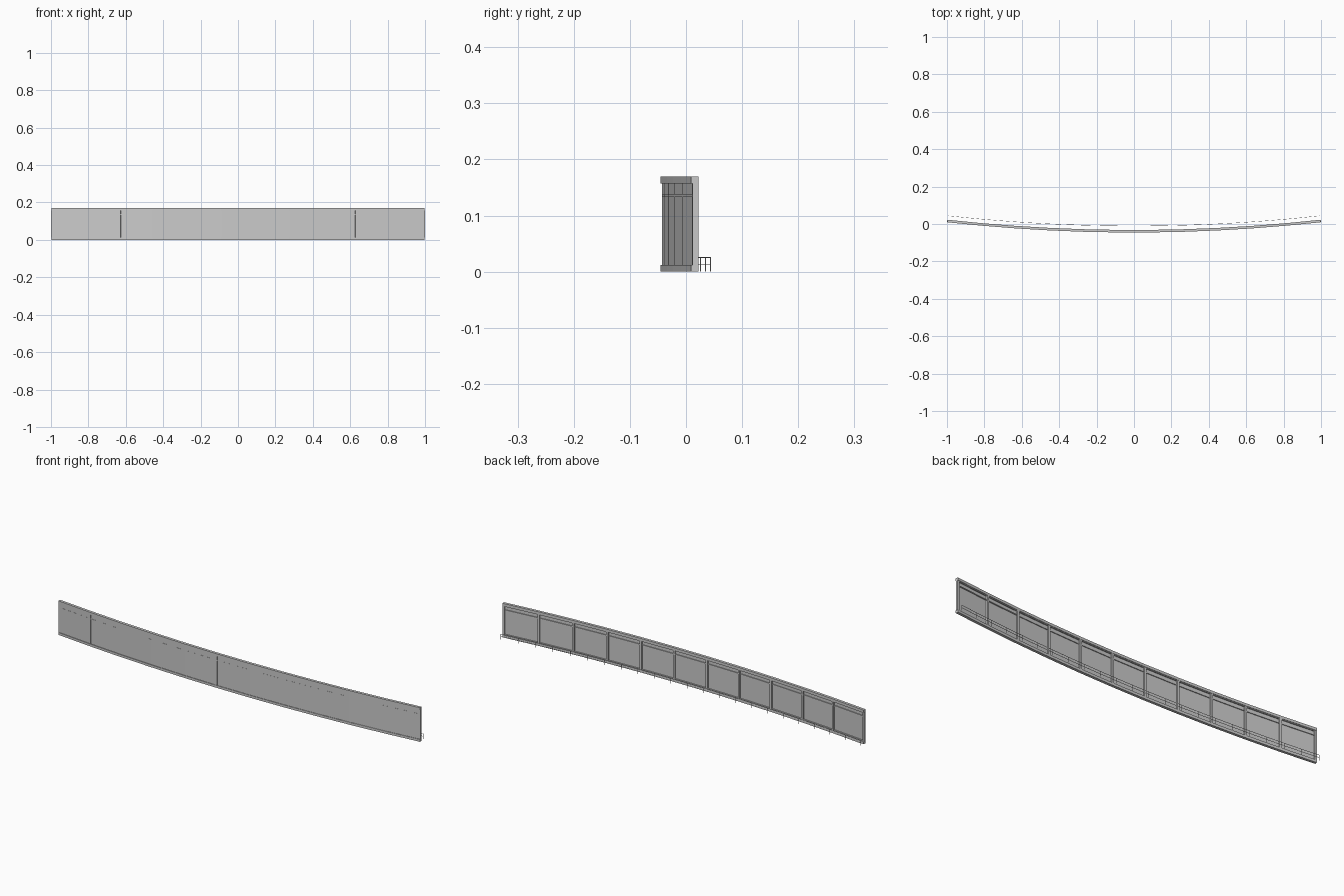
import bpy, bmesh
from mathutils import Vector

if "Cube" in bpy.data.objects:
    bpy.data.objects.remove(bpy.data.objects["Cube"])

BAYS, RAIL_POSTS = 11, 23
SAG, FRONT = 0.055, -0.0455


def joint(x):
    """Point on the front arc and its outward-to-back normal."""
    return Vector((x, FRONT + SAG * x * x, 0)), Vector((-2 * SAG * x, 1, 0)).normalized()


def finish(name, bm):
    bmesh.ops.recalc_face_normals(bm, faces=bm.faces)
    mesh = bpy.data.meshes.new(name)
    bm.to_mesh(mesh)
    bm.free()
    ob = bpy.data.objects.new(name, mesh)
    bpy.context.collection.objects.link(ob)
    return ob


def sweep(bm, xs, d0, d1, z0, z1):
    """Rectangular section (depth d0-d1, height z0-z1) along the arc stations."""
    rings = []
    for x in xs:
        p, n = joint(x)
        rings.append([bm.verts.new(p + n * d + Vector((0, 0, z)))
                      for d, z in ((d0, z0), (d1, z0), (d1, z1), (d0, z1))])
    for a, b in zip(rings, rings[1:]):
        for i in range(4):
            j = (i + 1) % 4
            bm.faces.new((a[i], a[j], b[j], b[i]))
    bm.faces.new(rings[0])
    bm.faces.new(rings[-1])


def upright(bm, x, w, d0, d1, z0, z1):
    """Box standing on the arc, square to it."""
    p, n = joint(x)
    t = Vector((n.y, -n.x, 0)) * w / 2
    lo = [bm.verts.new(p + n * d + t * s + Vector((0, 0, z0)))
          for d, s in ((d0, -1), (d0, 1), (d1, 1), (d1, -1))]
    hi = [bm.verts.new(v.co + Vector((0, 0, z1 - z0))) for v in lo]
    bm.faces.new(lo)
    bm.faces.new(hi)
    for i in range(4):
        j = (i + 1) % 4
        bm.faces.new((lo[i], lo[j], hi[j], hi[i]))


def stations(n, end):
    return [-end + 2 * end * i / n for i in range(n + 1)]


xs = stations(BAYS, 0.998)

# top and bottom beams
for name, z0, z1 in (("bottom_beam", 0, 0.012), ("top_beam", 0.157, 0.17)):
    bm = bmesh.new()
    sweep(bm, xs, 0, 0.0135, z0, z1)
    finish(name, bm)

# thin lips bordering the panels inside the beams
bm = bmesh.new()
sweep(bm, xs, 0.003, 0.011, 0.012, 0.015)
sweep(bm, xs, 0.003, 0.011, 0.154, 0.157)
finish("panel_lips", bm)

# wall panels, lower and upper rows
bm = bmesh.new()
for a, b in zip(xs, xs[1:]):
    sweep(bm, (a, b), 0.0027, 0.0055, 0.012, 0.1345)
    sweep(bm, (a, b), 0.0027, 0.0055, 0.1365, 0.157)
finish("wall_panels", bm)

# horizontal transom
bm = bmesh.new()
sweep(bm, xs, 0.0023, 0.0095, 0.1335, 0.1375)
finish("transom", bm)

# upright posts between bays
bm = bmesh.new()
for x in stations(BAYS, 0.994):
    upright(bm, x, 0.011, 0.0023, 0.0125, 0.012, 0.157)
finish("wall_posts", bm)

# low railing behind the wall
bm = bmesh.new()
rx = stations(RAIL_POSTS - 1, 0.996)
for z in (0.0125, 0.0248):
    sweep(bm, rx, 0.0343, 0.0357, z, z + 0.0014)
finish("rear_rails", bm)
bm = bmesh.new()
for x in rx:
    upright(bm, x, 0.0016, 0.0342, 0.0358, 0, 0.0255)
finish("rear_rail_posts", bm)
